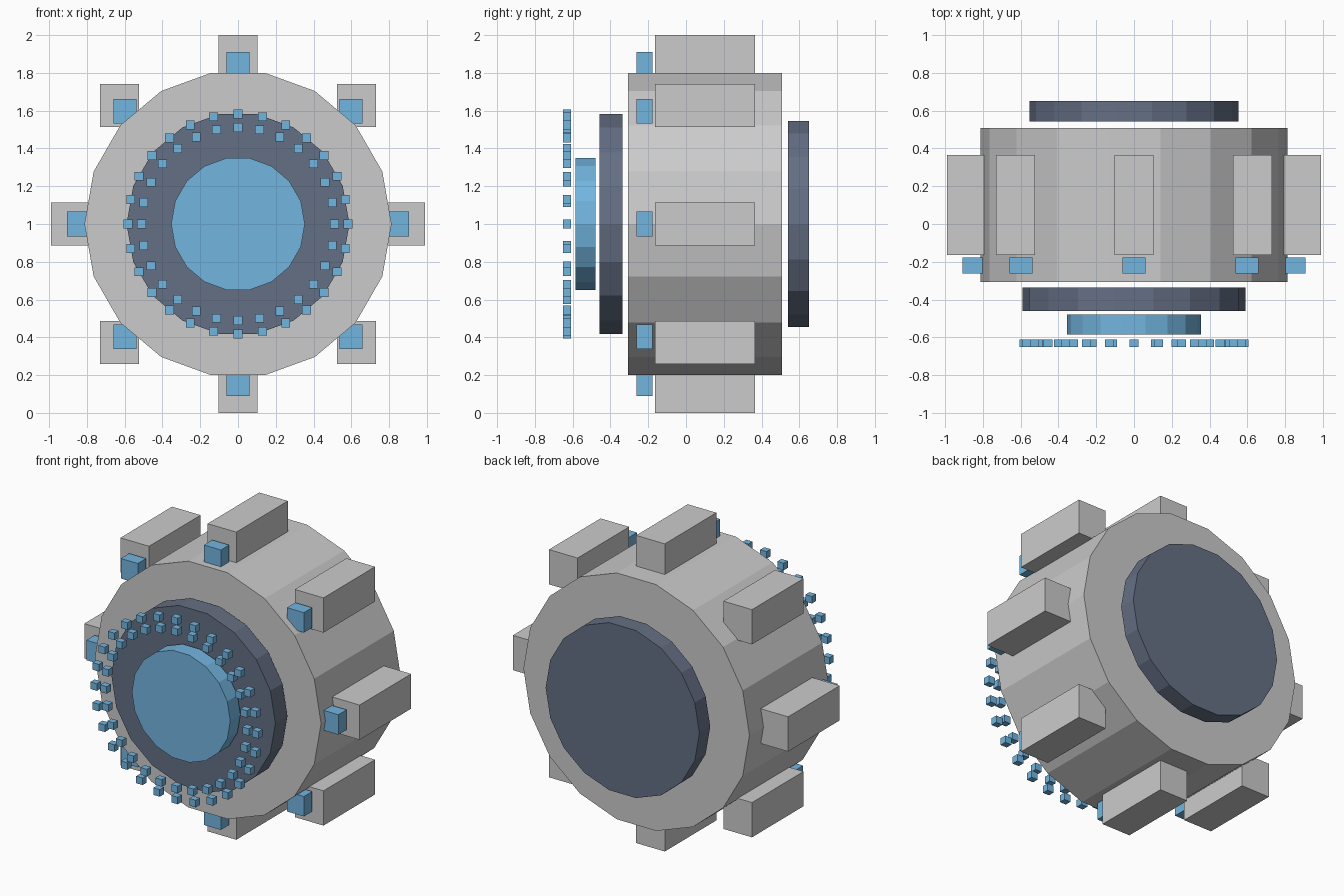
import bpy, bmesh, math
from mathutils import Matrix, Vector

if "Cube" in bpy.data.objects:
    bpy.data.objects.remove(bpy.data.objects["Cube"])


def material(name, rgb):
    m = bpy.data.materials.new(name)
    m.diffuse_color = (*rgb, 1)
    m.use_nodes = True
    m.node_tree.nodes["Principled BSDF"].inputs["Base Color"].default_value = m.diffuse_color
    return m


BLUE = material("light_blue", (0.17, 0.46, 0.74))
SLATE = material("slate", (0.13, 0.16, 0.23))


def finish(bm, name, mat):
    mesh = bpy.data.meshes.new(name)
    bm.to_mesh(mesh)
    bm.free()
    if mat:
        mesh.materials.append(mat)
    ob = bpy.data.objects.new(name, mesh)
    bpy.context.collection.objects.link(ob)


def disc(name, radius, y0, y1, mat=None):
    """18-sided drum lying along y, centred at z = 1."""
    bm = bmesh.new()
    place = Matrix.Translation((0, (y0 + y1) / 2, 1)) @ Matrix.Rotation(math.pi / 2, 4, 'X')
    ring = [place @ Vector((radius * math.cos(math.radians(20 * i)),
                            radius * math.sin(math.radians(20 * i)), (y1 - y0) / 2))
            for i in range(18)]
    face = bm.faces.new([bm.verts.new(p) for p in ring])
    new = bmesh.ops.extrude_face_region(bm, geom=[face], use_keep_orig=True)["geom"]
    bmesh.ops.translate(bm, vec=(0, y1 - y0, 0),
                        verts=[v for v in new if isinstance(v, bmesh.types.BMVert)])
    bmesh.ops.recalc_face_normals(bm, faces=bm.faces)
    finish(bm, name, mat)


def block_ring(name, count, radius, sx, sz, y0, y1, mat=None):
    """Upright blocks spaced round the y axis."""
    bm = bmesh.new()
    for i in range(count):
        a = 2 * math.pi * i / count
        bmesh.ops.create_cube(bm, size=1, matrix=Matrix.Translation(
            (radius * math.cos(a), (y0 + y1) / 2, 1 + radius * math.sin(a)))
            @ Matrix.Diagonal((sx, y1 - y0, sz, 1)))
    finish(bm, name, mat)


# Drum body and its floating plates
disc("drum_body", 0.813, -0.308, 0.509)
disc("front_plate", 0.59, -0.459, -0.335, SLATE)
disc("front_lens", 0.354, -0.585, -0.48, BLUE)
disc("back_plate", 0.553, 0.541, 0.652, SLATE)

# Outer blocks with lamps in front of them
block_ring("outer_blocks", 8, 0.887, 0.206, 0.226, -0.165, 0.365)
block_ring("block_lamps", 8, 0.845, 0.122, 0.13, -0.263, -0.178, BLUE)

# Two rings of small studs
block_ring("outer_studs", 28, 0.582, 0.046, 0.046, -0.652, -0.61, BLUE)
block_ring("inner_studs", 28, 0.511, 0.046, 0.046, -0.652, -0.61, BLUE)
